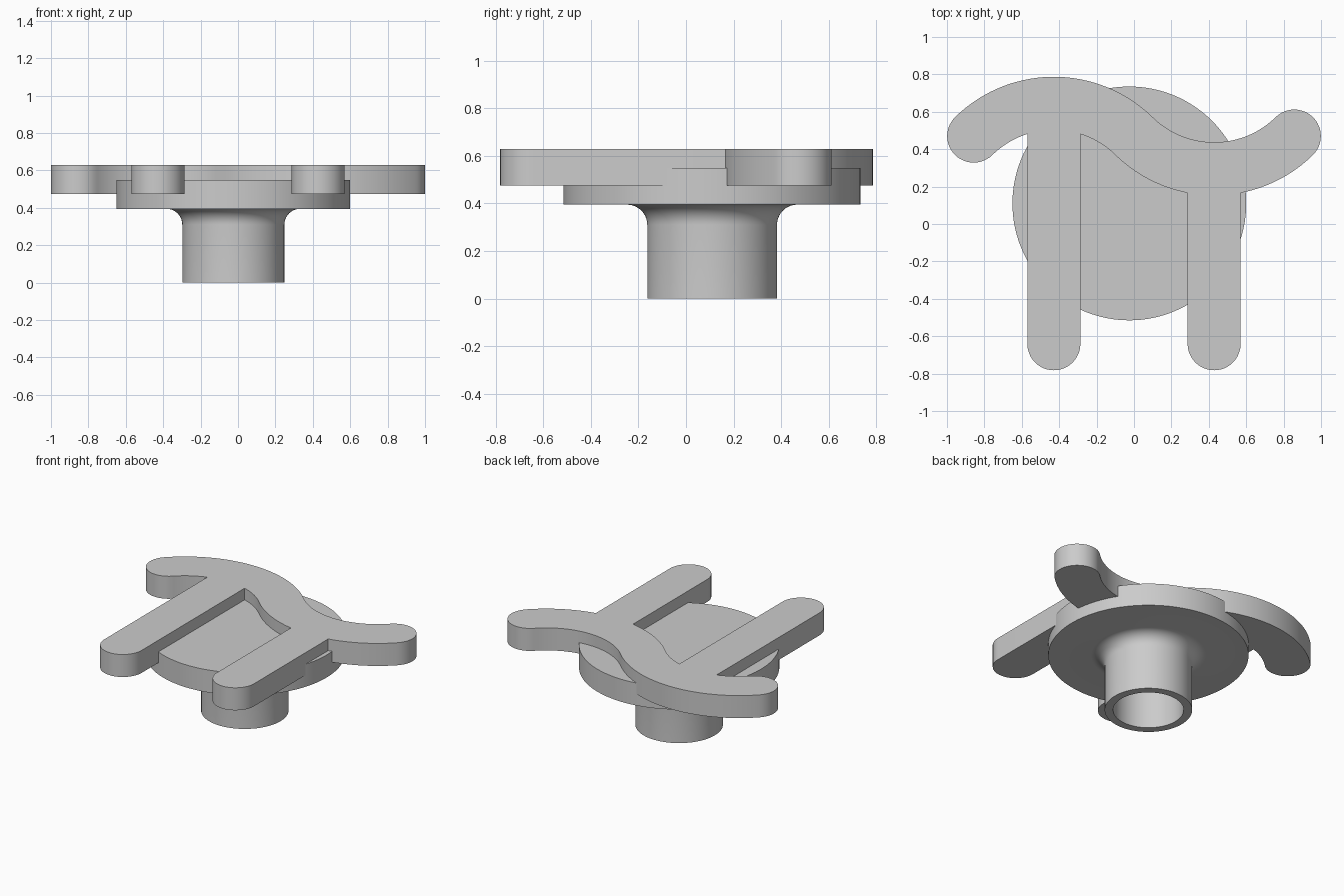
import bpy, bmesh
from math import sin, cos, pi, atan2, sqrt
from mathutils import Vector

if "Cube" in bpy.data.objects:
    bpy.data.objects.remove(bpy.data.objects["Cube"])

grey = bpy.data.materials.new("light_grey")
grey.use_nodes = True
grey.diffuse_color = (0.6, 0.6, 0.6, 1)
grey.node_tree.nodes["Principled BSDF"].inputs["Base Color"].default_value = grey.diffuse_color


def finish(name, bm):
    bmesh.ops.recalc_face_normals(bm, faces=bm.faces)
    mesh = bpy.data.meshes.new(name)
    bm.to_mesh(mesh)
    bm.free()
    mesh.materials.append(grey)
    ob = bpy.data.objects.new(name, mesh)
    bpy.context.collection.objects.link(ob)
    bpy.ops.object.select_all(action='DESELECT')
    ob.select_set(True)
    bpy.context.view_layer.objects.active = ob
    bpy.ops.object.shade_smooth_by_angle(angle=pi / 6)
    return ob


def arc(cx, cy, r, a, b, n):
    return [(cx + r * cos(a + (b - a) * i / n), cy + r * sin(a + (b - a) * i / n))
            for i in range(n + 1)]


# Round base: hollow stem flaring with a fillet into a flat disc
fillet, stem, under = 0.085, 0.273, 0.395
profile = [(0, 0.4), (0.22, 0.4), (0.22, 0), (stem, 0)]
profile += arc(stem + fillet, under - fillet, fillet, pi, pi / 2, 10)
profile += [(0.625, under), (0.625, 0.55), (0, 0.55)]
bm = bmesh.new()
verts = [bm.verts.new((r, 0, z)) for r, z in profile]
edges = [bm.edges.new(pair) for pair in zip(verts, verts[1:])]
bmesh.ops.spin(bm, geom=verts + edges, cent=(0, 0, 0), axis=(0, 0, 1),
               angle=2 * pi, steps=128)
bmesh.ops.remove_doubles(bm, verts=bm.verts, dist=0.0005)
base = finish("base_disc_and_stem", bm)
base.location = (-0.025, 0.11, 0)

# Raised plate: a wavy bar of two mirrored arcs with round ends, and two legs
half, leg_x, mid_y, rise = 0.142, 0.4285, 0.47, 0.175
radius = (leg_x ** 2 + rise ** 2) / (2 * rise)
drop = radius - rise                      # arc centre distance from the mid line
start = atan2(drop, -leg_x)
end = pi - start
low, high = mid_y - drop, mid_y + drop
inner, outer = radius - half, radius + half


def leg(x, top):
    """Leg outline walked from its right side to its left side."""
    return [(x + half, top)] + arc(x, -0.64, half, 0, -pi, 24) + [(x - half, top)]


def outside_legs(points):
    return [p for p in points if abs(abs(p[0]) - leg_x) > half + 0.004]


outline = arc(-leg_x, low, outer, start, end, 40)                       # crest
outline += arc(leg_x, high, inner, pi + end, 2 * pi - end, 40)[1:]      # valley
outline += arc(2 * leg_x, mid_y, half, pi - end, -end, 24)[1:-1]        # right end
lower_right = outside_legs(arc(leg_x, high, outer, 2 * pi - end, pi + end, 60))
outline += [p for p in lower_right if p[0] > leg_x]
outline += leg(leg_x, high - sqrt(outer ** 2 - half ** 2))
outline += [p for p in lower_right if p[0] < leg_x]
lower_left = outside_legs(arc(-leg_x, low, inner, end, start, 60))[1:]
outline += [p for p in lower_left if p[0] > -leg_x]
outline += leg(-leg_x, low + sqrt(inner ** 2 - half ** 2))
outline += [p for p in lower_left if p[0] < -leg_x]
outline += arc(-2 * leg_x, mid_y, half, start + pi, start, 24)[1:-1]    # left end

bm = bmesh.new()
face = bm.faces.new([bm.verts.new((x, y, 0.475)) for x, y in outline])
extruded = bmesh.ops.extrude_face_region(bm, geom=[face], use_keep_orig=True)
top = [v for v in extruded["geom"] if isinstance(v, bmesh.types.BMVert)]
bmesh.ops.translate(bm, verts=top, vec=Vector((0, 0, 0.155)))
finish("raised_wavy_plate", bm)
